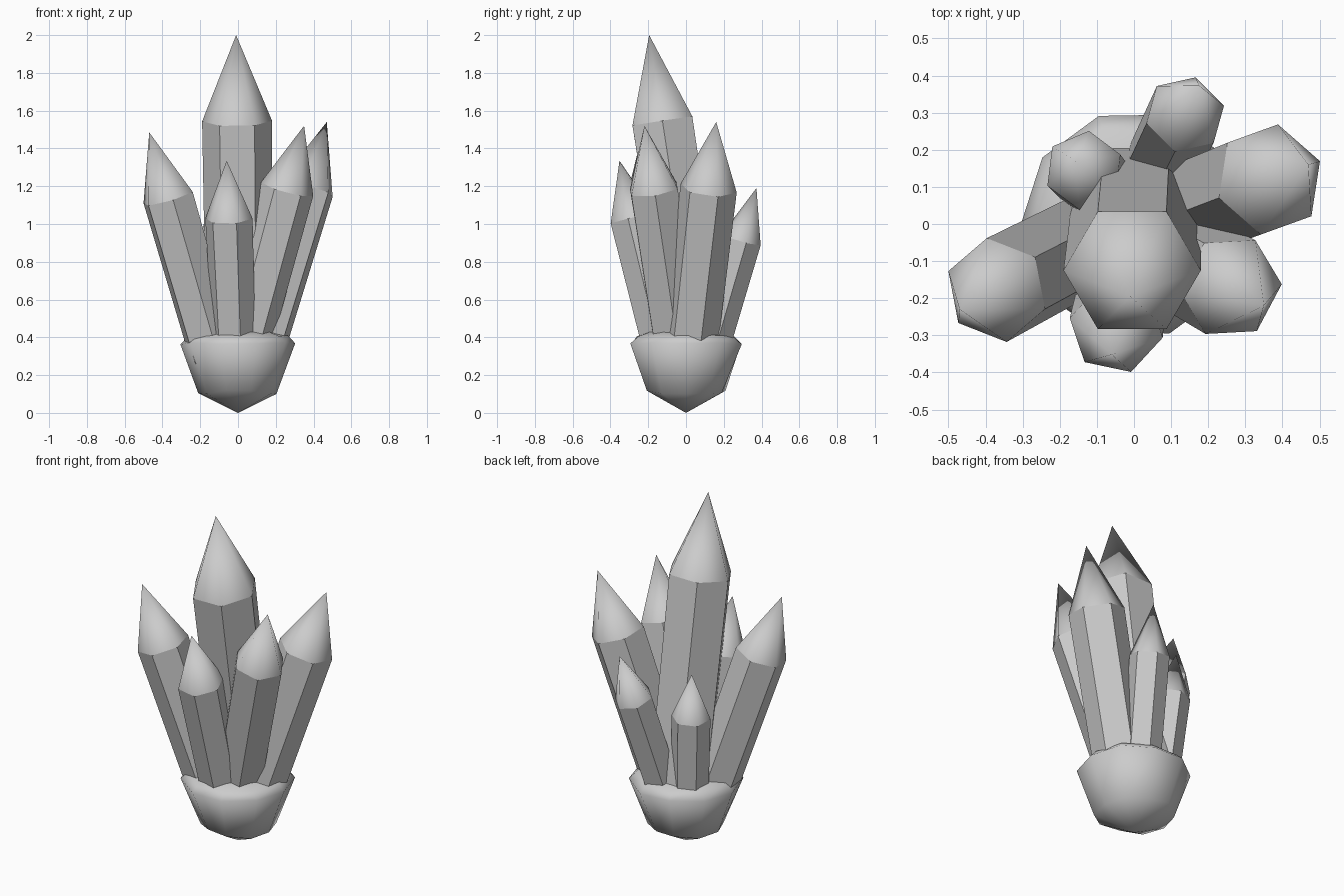
import bpy, bmesh, math, random
from mathutils import Vector

if "Cube" in bpy.data.objects:
    bpy.data.objects.remove(bpy.data.objects["Cube"])

random.seed(4)


def finish(bm, name):
    bmesh.ops.recalc_face_normals(bm, faces=bm.faces)
    me = bpy.data.meshes.new(name)
    bm.to_mesh(me)
    bm.free()
    ob = bpy.data.objects.new(name, me)
    bpy.context.collection.objects.link(ob)
    return ob


def bridge(bm, a, b, smooth):
    n = len(a)
    for i in range(n):
        f = bm.faces.new((a[i], a[(i + 1) % n], b[(i + 1) % n], b[i]))
        f.smooth = smooth


def fan(bm, ring, tip, smooth):
    n = len(ring)
    for i in range(n):
        bm.faces.new((ring[i], ring[(i + 1) % n], tip)).smooth = smooth


def crystal(name, shoulder, tip, radius, phase, base_z=0.3, taper=0.95):
    """Leaning hexagonal prism with flat sides and a smooth pointed cap."""
    s, t = Vector(shoulder), Vector(tip)
    axis = t - s
    base = s + axis * ((base_z - s.z) / axis.z)
    q = Vector((0, 0, 1)).rotation_difference(axis.normalized())
    bm = bmesh.new()

    def ring(c, r):
        angles = [math.radians(phase + 60 * i) for i in range(6)]
        return [bm.verts.new(c + q @ Vector((r * math.cos(a), r * math.sin(a), 0)))
                for a in angles]

    low, high = ring(base, radius * taper), ring(s, radius)
    bm.faces.new(low)
    bridge(bm, low, high, False)
    fan(bm, high, bm.verts.new(t), True)
    finish(bm, name)


# rounded rock base: pointed underside, wide rim, shallow top
bm = bmesh.new()
N = 10
rings = []
for r, z, jitter in ((0.21, 0.11, 0.012), (0.305, 0.367, 0.006),
                     (0.265, 0.41, 0.008), (0.18, 0.43, 0.005)):
    ring = []
    for i in range(N):
        a = 2 * math.pi * i / N
        rr = r + random.uniform(-jitter, jitter)
        ring.append(bm.verts.new((rr * math.cos(a), rr * math.sin(a),
                                  z + random.uniform(-jitter, jitter))))
    rings.append(ring)
for a, b in zip(rings, rings[1:]):
    bridge(bm, a, b, True)
fan(bm, rings[0], bm.verts.new((0, 0, 0)), True)
fan(bm, rings[-1], bm.verts.new((0, 0, 0.42)), True)
finish(bm, "rock_base")

# crystals: shoulder centre, tip, radius, turn of the hexagon
crystal("main_crystal", (-0.005, -0.125, 1.545), (-0.01, -0.195, 2.0), 0.185, 0)
crystal("left_crystal", (-0.37, -0.178, 1.14), (-0.47, -0.23, 1.485), 0.143, 40)
crystal("front_right_crystal", (0.26, -0.17, 1.185), (0.35, -0.22, 1.52), 0.143, 2)
crystal("right_crystal", (0.365, 0.12, 1.19), (0.47, 0.16, 1.54), 0.152, 20)
crystal("back_crystal", (0.138, 0.295, 0.92), (0.176, 0.373, 1.19), 0.109, 14)
crystal("front_small_crystal", (-0.048, -0.28, 1.03), (-0.06, -0.352, 1.335), 0.128, -12,
        taper=0.9)
crystal("back_left_small_crystal", (-0.135, 0.145, 0.825), (-0.155, 0.168, 1.09), 0.107, 23)
